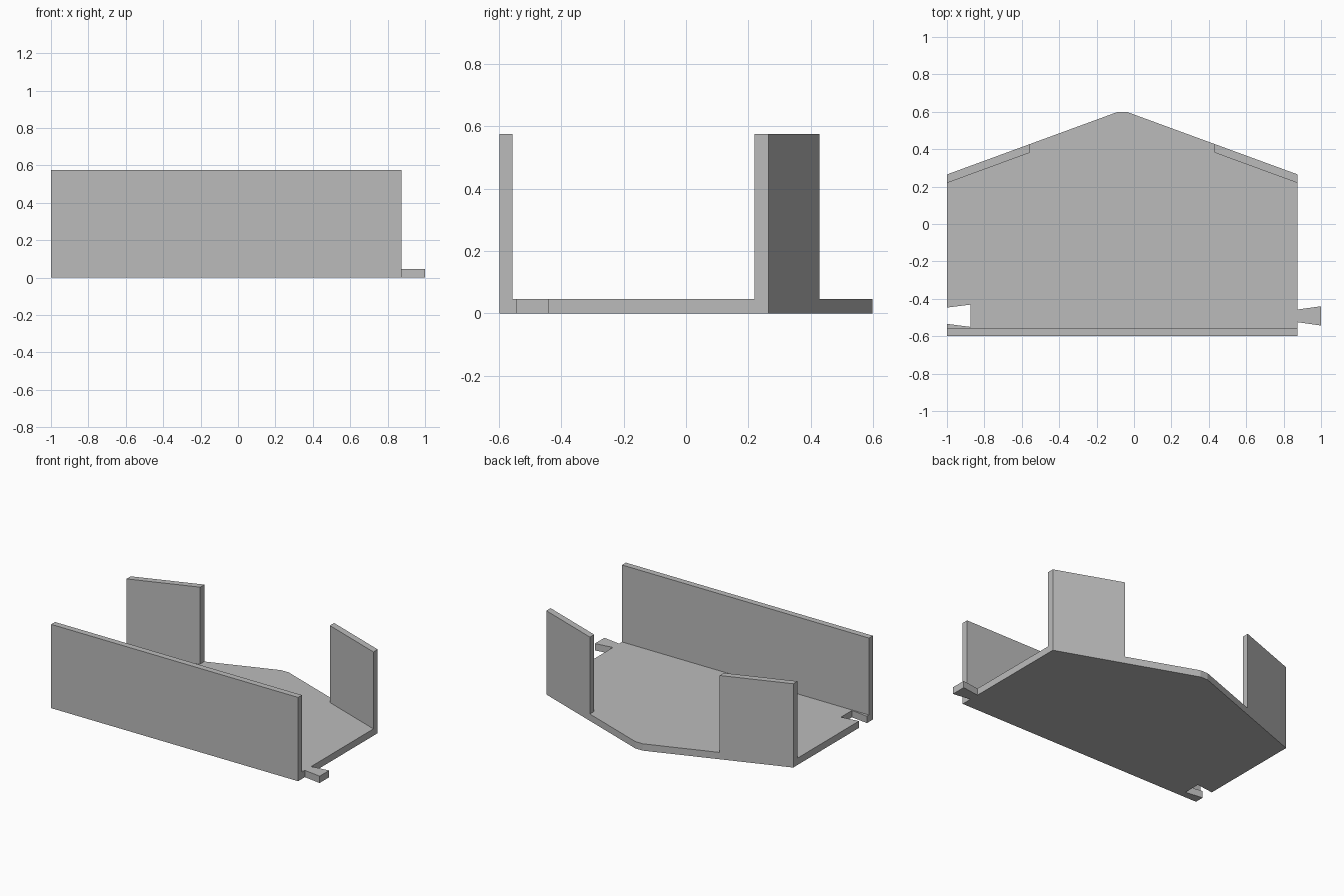
import bpy
import bmesh

cube = bpy.data.objects.get("Cube")
if cube:
    bpy.data.objects.remove(cube, do_unlink=True)

grey = bpy.data.materials.new("plain_grey")
grey.use_nodes = True
grey.diffuse_color = (0.5, 0.5, 0.5, 1)
grey.node_tree.nodes["Principled BSDF"].inputs["Base Color"].default_value = (0.5, 0.5, 0.5, 1)

LEFT, RIGHT = -1.0, 0.875
MIDDLE = (LEFT + RIGHT) / 2
FLOOR, TOP = 0.047, 0.575
FRONT, BACK, CORNER = -0.598, 0.598, 0.265


def prism(name, outline, bottom, top):
    """Extrude a flat outline straight up into a solid part."""
    bm = bmesh.new()
    face = bm.faces.new([bm.verts.new((x, y, bottom)) for x, y in outline])
    grown = bmesh.ops.extrude_face_region(bm, geom=[face])
    verts = [v for v in grown["geom"] if isinstance(v, bmesh.types.BMVert)]
    bmesh.ops.translate(bm, verts=verts, vec=(0, 0, top - bottom))
    bmesh.ops.recalc_face_normals(bm, faces=bm.faces)
    mesh = bpy.data.meshes.new(name)
    bm.to_mesh(mesh)
    bm.free()
    mesh.materials.append(grey)
    obj = bpy.data.objects.new(name, mesh)
    bpy.context.collection.objects.link(obj)
    return obj


# Floor plate with a pointed back, a flared tab and the matching socket
tab = [(RIGHT, -0.525), (1.0, -0.543), (1.0, -0.44), (RIGHT, -0.457)]
socket = [(LEFT, -0.447), (-0.875, -0.431), (-0.875, -0.55), (LEFT, -0.534)]
point = [(RIGHT, CORNER), (MIDDLE + 0.028, BACK), (MIDDLE - 0.028, BACK), (LEFT, CORNER)]
prism("floor_plate", [(LEFT, FRONT), (RIGHT, FRONT)] + tab + point + socket, 0, FLOOR)

# Full-width front wall
prism("front_wall", [(LEFT, FRONT), (RIGHT, FRONT), (RIGHT, -0.556), (LEFT, -0.556)], FLOOR, TOP)

# Two short walls along the slanted back edges
half = (RIGHT - LEFT) / 2
run = 0.445
rise = run * (BACK - CORNER) / (half - 0.028)
for name, side in (("back_wall_left", 1), ("back_wall_right", -1)):
    outer, inner = MIDDLE + side * half, MIDDLE + side * (half - run)
    prism(name, [(outer, CORNER), (inner, CORNER + rise),
                 (inner, CORNER + rise - 0.046), (outer, CORNER - 0.046)], FLOOR, TOP)
